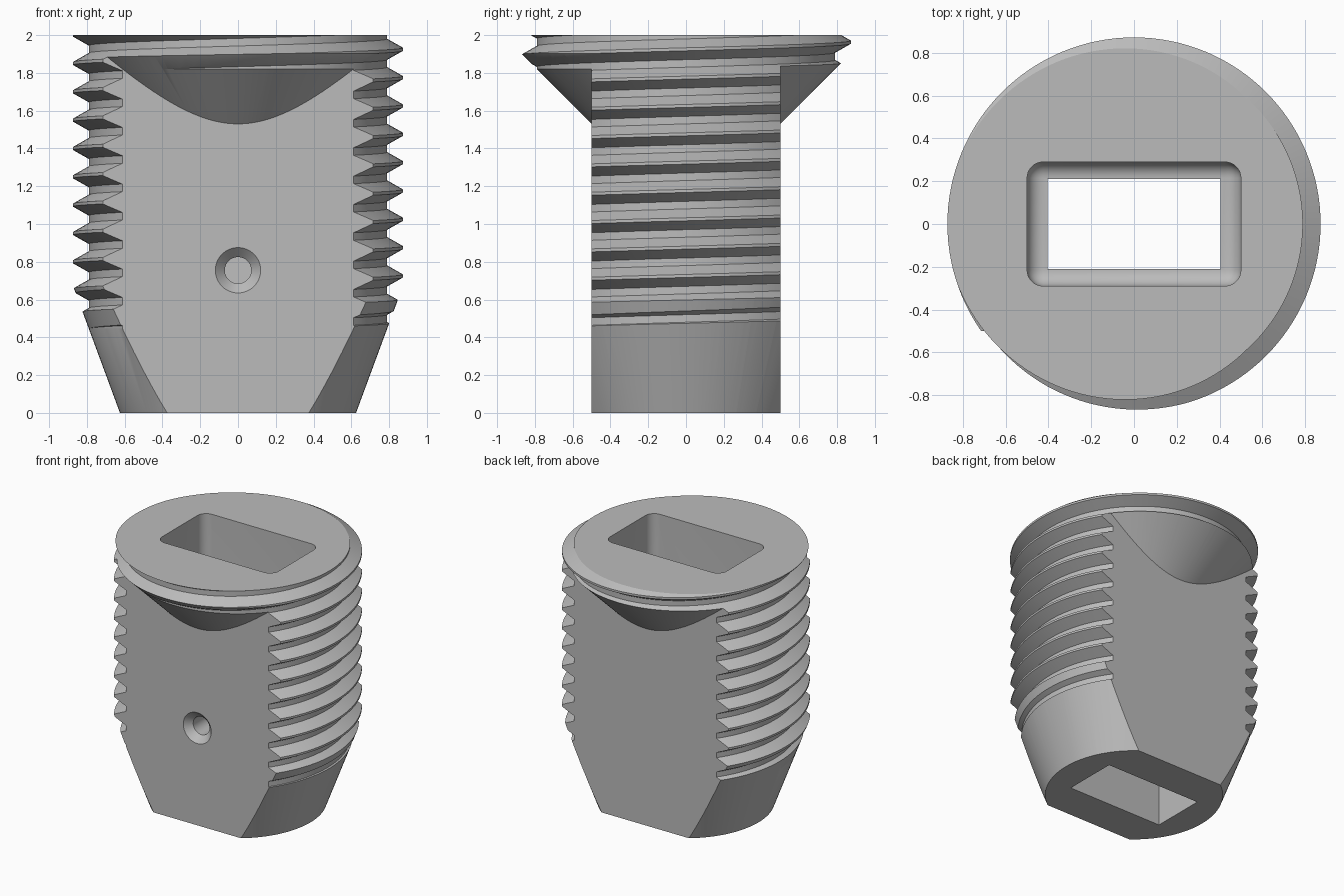
import bpy, bmesh, math
from mathutils import Matrix

cube = bpy.data.objects.get("Cube")
if cube:
    bpy.data.objects.remove(cube, do_unlink=True)

SEGS = 128
PITCH, ROOT, CREST = 0.15, 0.79, 0.873

steel = bpy.data.materials.new("steel grey")
steel.use_nodes = True
GREY = (0.5, 0.5, 0.5, 1)
steel.diffuse_color = GREY
steel.node_tree.nodes["Principled BSDF"].inputs["Base Color"].default_value = GREY


def make(name, bm, helper=True):
    bmesh.ops.recalc_face_normals(bm, faces=bm.faces)
    mesh = bpy.data.meshes.new(name)
    bm.to_mesh(mesh)
    bm.free()
    mesh.materials.append(steel)
    obj = bpy.data.objects.new(name, mesh)
    bpy.context.collection.objects.link(obj)
    obj.hide_render = helper
    return obj


def box(name, size, centre, fillet=0):
    bm = bmesh.new()
    bmesh.ops.create_cube(bm, size=1, matrix=Matrix.Translation(centre) @ Matrix.Diagonal((*size, 1)))
    if fillet:
        # round the upright edges and the floor, leave the open top sharp
        edges = [e for e in bm.edges if min(v.co.z for v in e.verts) < centre[2]]
        bmesh.ops.bevel(bm, geom=edges, offset=fillet, segments=8, profile=0.5, affect='EDGES')
    return make(name, bm)


def cone(name, r1, r2, start, length, turn=Matrix()):
    bm = bmesh.new()
    bmesh.ops.create_cone(bm, cap_ends=True, segments=SEGS, radius1=r1, radius2=r2, depth=length,
                          matrix=Matrix.Translation(start) @ turn @ Matrix.Translation((0, 0, length / 2)))
    return make(name, bm)


def combine(target, tool, operation):
    mod = target.modifiers.new(operation.lower(), 'BOOLEAN')
    mod.object, mod.operation, mod.solver = tool, operation, 'EXACT'
    bpy.context.view_layer.objects.active = target
    bpy.ops.object.modifier_apply(modifier=mod.name)
    bpy.data.objects.remove(tool, do_unlink=True)


def threaded_rod(name, crest_z, turns):
    """Right-handed helical thread, closed at both ends."""
    bm = bmesh.new()
    tooth = [(-0.055, ROOT), (-0.008, CREST), (0.008, CREST), (0.055, ROOT)]
    profile = [(r, crest_z + k * PITCH + dz) for k in range(turns) for dz, r in tooth]
    n = len(profile)
    grid = []
    for i in range(SEGS):
        a = math.tau * i / SEGS
        grid.append([bm.verts.new((r * math.cos(a), r * math.sin(a), z + PITCH * i / SEGS))
                     for r, z in profile])
    # the last column meets the first one a full turn higher
    extra = [bm.verts.new((r, 0, z + PITCH)) for r, z in profile[-4:]]
    grid.append(grid[0][4:] + extra)
    for i in range(SEGS):
        for j in range(n - 1):
            bm.faces.new((grid[i][j], grid[i + 1][j], grid[i + 1][j + 1], grid[i][j + 1]))
    bottom = [col[0] for col in grid[:-1]] + grid[0][4:0:-1]
    top = [col[-1] for col in grid] + extra[2::-1]
    for loop in (bottom, top):
        hub = bm.verts.new((0, 0, sum(v.co.z for v in loop) / len(loop)))
        for a, b in zip(loop, loop[1:] + loop[:1]):
            bm.faces.new((a, b, hub))
    return make(name, bm, helper=False)


# Threaded body, trimmed by the tapered nose and the flat top
body = threaded_rod("threaded_plug_body", 1.925 - 16 * PITCH, 21)
combine(body, cone("taper_trim", 0.625, 0.625 + 2 * 0.37, (0, 0, 0), 2), 'INTERSECT')

# Two side flats that run out under a conical head
slab = box("side_flats", (3, 1, 3), (0, 0, 1))
combine(slab, cone("head_cone", 0, 1.2, (0, 0, 1.03), 1.2), 'UNION')
combine(body, slab, 'INTERSECT')

# Rectangular socket with a filleted floor, and the smaller opening below it
combine(body, box("socket", (1.0, 0.58, 2), (0, 0, 1.5), 0.075), 'DIFFERENCE')
combine(body, box("lower_opening", (0.81, 0.42, 2), (0, 0, 0.6)), 'DIFFERENCE')

# Countersunk cross hole in the front flat
inward = Matrix.Rotation(-math.pi / 2, 4, 'X')
combine(body, cone("countersink", 0.13, 0.07, (0, -0.51, 0.755), 0.06, inward), 'DIFFERENCE')
combine(body, cone("cross_hole", 0.07, 0.07, (0, -0.6, 0.755), 0.4, inward), 'DIFFERENCE')

bpy.ops.object.select_all(action='DESELECT')
body.select_set(True)
bpy.context.view_layer.objects.active = body
bpy.ops.object.shade_smooth_by_angle(angle=math.radians(25))
